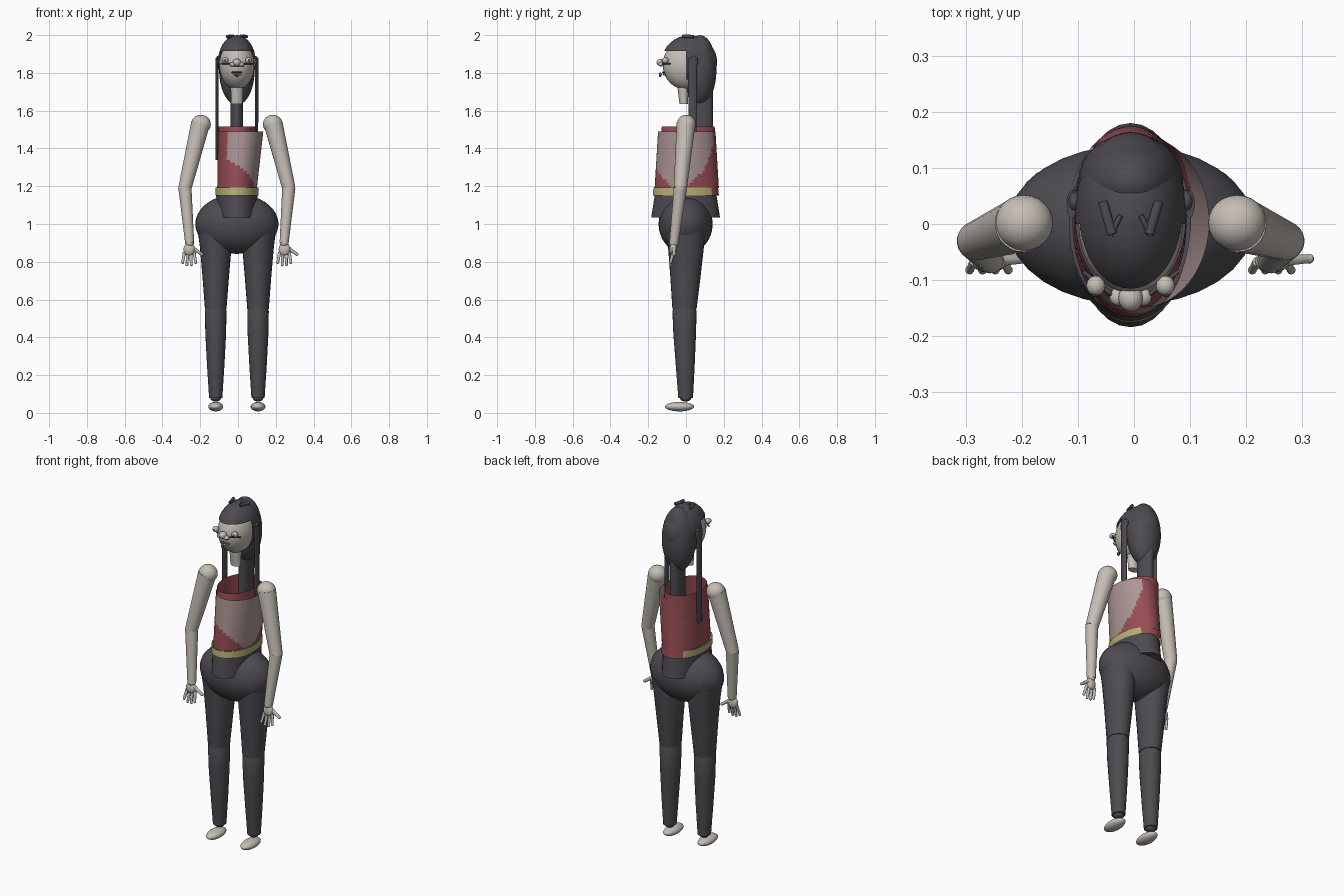
import bpy, bmesh, math
from mathutils import Vector

if "Cube" in bpy.data.objects:
    bpy.data.objects.remove(bpy.data.objects["Cube"])

CX = -0.006  # symmetry plane of the figure


def material(name, col):
    m = bpy.data.materials.new(name)
    m.diffuse_color = (*col, 1)
    m.use_nodes = True
    m.node_tree.nodes["Principled BSDF"].inputs["Base Color"].default_value = m.diffuse_color
    return m


DARK = material("charcoal", (0.075, 0.07, 0.082))
SKIN = material("pale skin", (0.56, 0.515, 0.465))
RED = material("dull red", (0.31, 0.075, 0.09))
PINK = material("dusty pink", (0.42, 0.30, 0.30))
GOLD = material("belt yellow", (0.46, 0.43, 0.17))


def finish(bm, name, mats, rule=None):
    bmesh.ops.recalc_face_normals(bm, faces=bm.faces)
    for f in bm.faces:
        f.smooth = True
        if rule:
            f.material_index = rule(f.calc_center_median())
    me = bpy.data.meshes.new(name)
    bm.to_mesh(me)
    bm.free()
    for m in mats:
        me.materials.append(m)
    ob = bpy.data.objects.new(name, me)
    bpy.context.collection.objects.link(ob)
    bpy.ops.object.select_all(action='DESELECT')
    ob.select_set(True)
    bpy.context.view_layer.objects.active = ob
    bpy.ops.object.shade_smooth_by_angle(angle=math.radians(40))
    return ob


def loft(name, rings, mats, n=24, cap=True, rule=None):
    """Stack of horizontal ellipses given as (x, y, z, rx, ry)."""
    bm = bmesh.new()
    loops = [[bm.verts.new((x + rx * math.sin(2 * math.pi * i / n),
                            y - ry * math.cos(2 * math.pi * i / n), z))
              for i in range(n)] for x, y, z, rx, ry in rings]
    for a, b in zip(loops, loops[1:]):
        for i in range(n):
            j = (i + 1) % n
            bm.faces.new((a[i], a[j], b[j], b[i]))
    if cap:
        bm.faces.new(loops[0])
        bm.faces.new(loops[-1])
    return finish(bm, name, mats, rule)


def ellipsoid(name, c, r, mat, seg=24, cut=None):
    """Scaled sphere; cut = (y, z) removes the part in front of y and below z."""
    bm = bmesh.new()
    bmesh.ops.create_uvsphere(bm, u_segments=seg, v_segments=seg * 2 // 3, radius=1)
    for v in bm.verts:
        v.co = Vector((c[k] + r[k] * v.co[k] for k in range(3)))
    if cut:
        for co, no in (((0, cut[0], 0), (0, 1, 0)), ((0, 0, cut[1]), (0, 0, 1))):
            bmesh.ops.bisect_plane(bm, geom=bm.verts[:] + bm.edges[:] + bm.faces[:],
                                   plane_co=co, plane_no=no)
        gone = [f for f in bm.faces if f.calc_center_median().y < cut[0]
                and f.calc_center_median().z < cut[1]]
        bmesh.ops.delete(bm, geom=gone, context='FACES')
    return finish(bm, name, [mat])


def rod(name, a, b, r1, r2, mat, n=10):
    """Tapered rod between two points."""
    a, b = Vector(a), Vector(b)
    d = b - a
    bm = bmesh.new()
    bmesh.ops.create_cone(bm, cap_ends=True, segments=n, radius1=r1, radius2=r2, depth=d.length)
    q = d.to_track_quat('Z', 'Y')
    for v in bm.verts:
        v.co = (a + b) / 2 + q @ v.co
    return finish(bm, name, [mat])


def lerp_table(t, table):
    for (a, u), (b, v) in zip(table, table[1:]):
        if t <= b:
            return u + (v - u) * (t - a) / (b - a)
    return table[-1][1]


# Legs, feet and arms on both sides
for s, side in ((-1, "left"), (1, "right")):
    x = CX + s * 0.112
    loft(side + "_thigh", [(x + s * 0.01, 0, 1.0, .09, .105), (x, 0, 0.88, .084, .095),
                           (x, -.003, 0.72, .07, .08), (x, -.008, 0.55, .057, .064)], [DARK])
    loft(side + "_shin", [(x, -.008, 0.555, .052, .058), (x, -.008, 0.54, .057, .064),
                          (x, -.007, 0.42, .055, .06), (x, -.004, 0.25, .046, .05),
                          (x, -.002, 0.08, .035, .039)], [DARK])
    ellipsoid(side + "_ankle", (x, -.002, .078), (.028, .03, .018), DARK, 16)
    ellipsoid(side + "_foot", (x, -.034, .033), (.039, .077, .025), SKIN)

    def P(px, py, pz):
        return (CX + s * px, py, pz)
    ellipsoid(side + "_shoulder", P(.19, .002, 1.528), (.052, .05, .05), SKIN)
    rod(side + "_upper_arm", P(.193, 0, 1.53), P(.275, -.03, 1.19), .05, .035, SKIN, 24)
    ellipsoid(side + "_elbow", P(.275, -.03, 1.19), (.034, .035, .034), SKIN)
    rod(side + "_forearm", P(.275, -.03, 1.19), P(.25, -.064, .90), .035, .024, SKIN, 24)
    ellipsoid(side + "_wrist", P(.25, -.065, .898), (.023, .023, .02), SKIN, 16)

    # Hand: both thumbs point towards +x
    hx = CX + s * .252
    ellipsoid(side + "_palm", (hx, -.067, .865), (.031, .02, .035), SKIN, 16)
    for i in range(4):
        fx = hx - .026 + i * .017
        tip = (fx + (i - 1.5) * .006, -.082, .785 + (.012 if i in (0, 3) else 0))
        rod(f"{side}_finger_{i + 1}", (fx, -.067, .85), tip, .009, .007, SKIN)
        ellipsoid(f"{side}_fingertip_{i + 1}", tip, (.008, .008, .009), SKIN, 10)
    tip = (hx + .066, -.062, .84)
    rod(side + "_thumb", (hx + .015, -.065, .875), tip, .011, .008, SKIN)
    ellipsoid(side + "_thumb_tip", tip, (.009, .009, .009), SKIN, 10)

# Hips and flared waist
ellipsoid("hips", (CX, -.002, 1.0), (.22, .143, .158), DARK, 32)
loft("waist", [(CX, -.002, 1.035, .104, .182), (CX, -.002, 1.16, .11, .162)], [DARK], 32)

# Belt, left red at the back
loft("belt", [(CX, -.001, 1.152, .114, .175), (CX, -.001, 1.192, .114, .171)],
     [GOLD, RED], 48, False, lambda c: 1 if c.y > .14 else 0)

# Two-tone sleeveless top with a wavy colour boundary
EDGE = [(-180, 2), (-40, 2), (-35, 1.34), (0, 1.305), (20, 1.28), (50, 1.215), (70, 1.17),
        (90, 1.2), (125, 1.28), (150, 1.42), (160, 2), (180, 2)]


def top_colour(c):
    ang = math.degrees(math.atan2((c.x - .005) / .11, -c.y / .16))
    return 1 if c.z > lerp_table(ang, EDGE) else 0


rows = 20
loft("top_shell", [(-.005 + .019 * t, .004, 1.19 + .3 * t, .105 + .015 * t, .17 - .018 * t)
                   for t in (k / rows for k in range(rows + 1))], [RED, PINK], 72, False, top_colour)
loft("top_collar", [(CX, .003, 1.22, .1, .16), (CX, .012, 1.515, .098, .14)], [RED], 48, False)

# Neck
loft("neck", [(CX, .085, 1.18, .033, .057), (CX, .085, 1.75, .033, .057)], [DARK])
loft("throat", [(CX, -.012, 1.635, .031, .022), (CX, -.018, 1.78, .034, .034)], [SKIN])

# Head and hair
ellipsoid("face", (CX, 0, 1.842), (.093, .123, .13), SKIN, 32)
ellipsoid("hair_cap", (CX, .018, 1.858), (.1, .146, .141), DARK, 40, (0.0, 1.915))
ellipsoid("hair_back", (CX, .075, 1.815), (.094, .086, .185), DARK, 32)
for s, side in ((-1, "left"), (1, "right")):
    x = CX + s * .105
    loft(side + "_hair_strand", [(x, .035, 1.34 if s < 0 else 1.45, .008, .02),
                                 (x, .035, 1.88, .009, .025)], [DARK], 12)
    ellipsoid(side + "_ear", (CX + s * .1, .04, 1.86), (.014, .022, .03), DARK, 12)
    rod(side + "_hair_clip", (CX + s * .05, .04, 1.992), (CX + s * .033, -.018, 1.995),
        .009, .009, DARK)
    rod(side + "_clip_end", (CX + s * .036, -.02, 1.994), (CX + s * .018, .015, 1.998),
        .005, .005, DARK)
    # Eyes with dark rims and pupils
    ellipsoid(side + "_eye", (CX + s * .062, -.11, 1.866), (.017, .018, .016), SKIN, 16)
    ellipsoid(side + "_pupil", (CX + s * .064, -.124, 1.866), (.007, .007, .007), DARK, 10)
    rod(side + "_eye_rim", (CX + s * .03, -.128, 1.848), (CX + s * .085, -.085, 1.848),
        .004, .004, DARK)
    ellipsoid(side + "_nostril", (CX + s * .022, -.13, 1.845), (.016, .016, .012), SKIN, 12)
ellipsoid("nose", (CX, -.132, 1.855), (.022, .024, .02), SKIN, 16)
rod("nose_crease", (CX - .035, -.133, 1.838), (CX + .035, -.133, 1.838), .004, .004, DARK)
ellipsoid("upper_lip", (CX, -.114, 1.803), (.03, .012, .006), DARK, 12)
ellipsoid("lower_lip", (CX, -.112, 1.793), (.024, .012, .007), SKIN, 12)
ellipsoid("mouth_bead", (CX, -.136, 1.79), (.008, .008, .012), DARK, 10)
